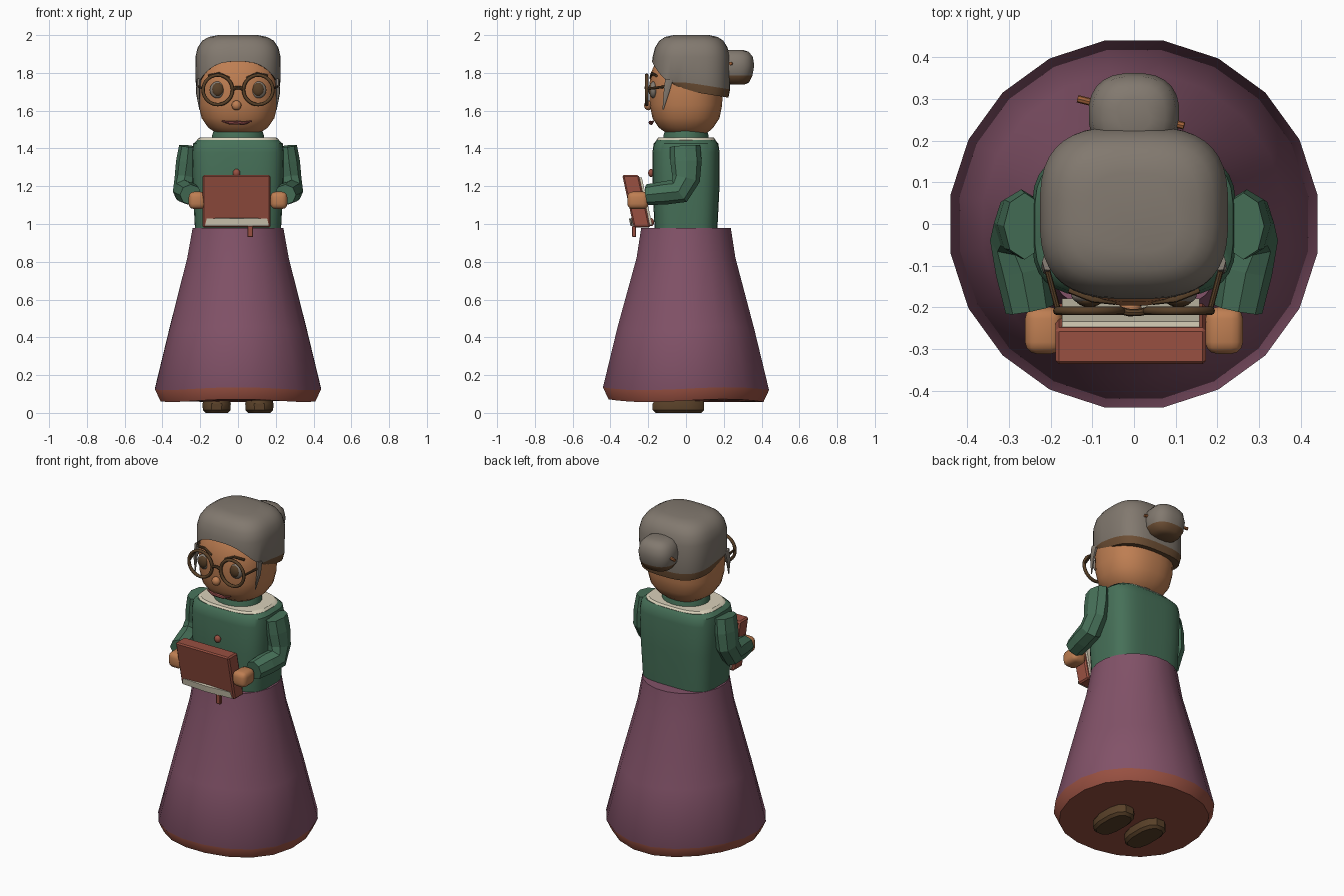
import bpy, bmesh, math
from mathutils import Vector

if "Cube" in bpy.data.objects:
    bpy.data.objects.remove(bpy.data.objects["Cube"])


def material(name, r, g, b):
    lin = [((c / 255 + 0.055) / 1.055) ** 2.4 for c in (r, g, b)] + [1]
    m = bpy.data.materials.new(name)
    m.use_nodes = True
    m.diffuse_color = lin
    m.node_tree.nodes["Principled BSDF"].inputs["Base Color"].default_value = lin
    return m


PLUM = material("plum cloth", 130, 82, 104)
GREEN = material("green wool", 70, 112, 88)
RUST = material("rust red", 152, 80, 65)
SKIN = material("skin", 190, 126, 82)
GREY = material("grey hair", 130, 121, 111)
BROWN = material("dark brown", 88, 64, 40)
UNDER = material("hair shadow brown", 108, 78, 52)
CREAM = material("cream", 216, 208, 185)
LIP = material("lip", 150, 78, 76)
COPPER = material("copper", 165, 100, 58)


def finish(name, bm, mats, angle=40):
    bmesh.ops.recalc_face_normals(bm, faces=bm.faces)
    me = bpy.data.meshes.new(name)
    bm.to_mesh(me)
    bm.free()
    ob = bpy.data.objects.new(name, me)
    bpy.context.collection.objects.link(ob)
    for m in mats if isinstance(mats, list) else [mats]:
        me.materials.append(m)
    if angle:
        bpy.ops.object.select_all(action='DESELECT')
        bpy.context.view_layer.objects.active = ob
        ob.select_set(True)
        bpy.ops.object.shade_smooth_by_angle(angle=math.radians(angle))
    return ob


def skin_rings(bm, rings, caps=(True, True)):
    vs = [[bm.verts.new(p) for p in ring] for ring in rings]
    n = len(vs[0])
    for a, b in zip(vs, vs[1:]):
        for i in range(n):
            j = (i + 1) % n
            bm.faces.new((a[i], a[j], b[j], b[i]))
    if caps[0]:
        bm.faces.new(vs[0][::-1])
    if caps[1]:
        bm.faces.new(vs[-1])


def loft(name, rows, mats, n=32, power=2.0, cx=0, angle=40, warp=None, caps=(True, True)):
    """Stack superellipse rings; each row is z, x radius, y radius, y centre."""
    rings = []
    for k, (z, rx, ry, cy) in enumerate(rows):
        ring = []
        for i in range(n):
            t = math.tau * (i + 0.5) / n
            c, s = math.cos(t), math.sin(t)
            x = cx + rx * math.copysign(abs(c) ** (2 / power), c)
            y = cy + ry * math.copysign(abs(s) ** (2 / power), s)
            ring.append((x, y, warp(k, x, y, z) if warp else z))
        rings.append(ring)
    bm = bmesh.new()
    skin_rings(bm, rings, caps)
    return finish(name, bm, mats, angle)


def tube(name, pts, radii, mat, n=8, angle=40):
    """Sweep an ellipse along points; radii are (sideways, other) pairs."""
    pts = [Vector(p) for p in pts]
    rings = []
    for k, (p, (ra, rb)) in enumerate(zip(pts, radii)):
        d = (pts[min(k + 1, len(pts) - 1)] - pts[max(k - 1, 0)]).normalized()
        ref = Vector((0, 0, 1)) if abs(d.x) > 0.8 else Vector((1, 0, 0))
        a = (ref - d * ref.dot(d)).normalized()
        b = d.cross(a)
        rings.append([p + a * ra * math.cos(math.tau * i / n) + b * rb * math.sin(math.tau * i / n)
                      for i in range(n)])
    bm = bmesh.new()
    skin_rings(bm, rings)
    return finish(name, bm, mat, angle)


def rod(name, a, b, r, mat, r2=None):
    r2 = r if r2 is None else r2
    return tube(name, [a, b], [(r, r), (r2, r2)], mat)


def ball(name, loc, size, mats, seg=20):
    bm = bmesh.new()
    bmesh.ops.create_uvsphere(bm, u_segments=seg, v_segments=seg // 2, radius=1)
    for v in bm.verts:
        v.co = Vector(loc) + v.co * Vector(size)
    return finish(name, bm, mats, 60)


def block(name, loc, size, mat, bevel, seg=1, shear=0.0):
    """Bevelled box, sheared so that the top leans along y."""
    bm = bmesh.new()
    bmesh.ops.create_cube(bm, size=1)
    for v in bm.verts:
        v.co = v.co * Vector(size)
        v.co.y += shear * v.co.z
        v.co += Vector(loc)
    if bevel:
        bmesh.ops.bevel(bm, geom=bm.edges[:], offset=bevel, segments=seg, affect='EDGES', profile=0.5)
    return finish(name, bm, mat, 50 if seg > 1 else 20)


# Skirt with hem, gently waved at the bottom
def hem_wave(k, x, y, z):
    return z + (0.008 * math.sin(3 * math.atan2(y, x)) if k < 3 else 0)


skirt = loft("skirt", [(0.065, 0.415, 0.415, 0), (0.128, 0.445, 0.445, 0), (0.45, 0.366, 0.366, 0),
                       (0.82, 0.272, 0.265, 0), (0.98, 0.243, 0.24, 0)], [PLUM, RUST], n=20, warp=hem_wave)
for p in skirt.data.polygons:
    p.material_index = 1 if p.center.z < 0.11 else 0

# Torso, collar and neck
loft("torso", [(0.93, 0.225, 0.165, 0), (1.0, 0.23, 0.168, 0), (1.2, 0.24, 0.178, 0), (1.38, 0.245, 0.178, 0),
               (1.425, 0.238, 0.172, 0), (1.445, 0.215, 0.155, 0)], GREEN, power=3.6)
loft("collar", [(1.432, 0.213, 0.152, 0), (1.446, 0.218, 0.157, 0), (1.457, 0.205, 0.148, 0)], CREAM, power=3)
loft("neck", [(1.4, 0.145, 0.125, 0), (1.47, 0.138, 0.12, 0), (1.495, 0.13, 0.112, 0)], GREEN, n=24)
for i, z in enumerate((1.27, 1.13, 1.01)):
    ball(f"button_{i + 1}", (-0.008, -0.185, z), (0.02, 0.016, 0.022), RUST, 12)

# Head
loft("head", [(1.462, 0.06, 0.06, 0.01), (1.475, 0.105, 0.1, 0.005), (1.51, 0.158, 0.145, 0), (1.56, 0.193, 0.178, 0),
              (1.63, 0.21, 0.192, 0), (1.73, 0.214, 0.196, 0), (1.8, 0.207, 0.187, 0), (1.87, 0.185, 0.165, 0.01),
              (1.93, 0.13, 0.12, 0.02)], SKIN, power=2.35)


# Hair cap: hairline arches over the forehead, brown under-edge at the back
def hairline(k, x, y, z):
    if k > 2:
        return z
    edge = 1.75 - 0.16 * max(0, y)
    if y < 0:
        edge += 0.11 * (1 - min(1, abs(x) / 0.21) ** 3)
    drop = 0.045 * max(0, min(1, (y + 0.12) / 0.15))
    return edge if k == 2 else edge - drop


hair = loft("hair", [(1.7, 0.18, 0.165, 0.02), (1.7, 0.214, 0.198, 0.027), (1.75, 0.224, 0.207, 0.027),
                     (1.885, 0.226, 0.205, 0.028), (1.935, 0.214, 0.192, 0.028), (1.97, 0.19, 0.17, 0.028),
                     (1.99, 0.155, 0.14, 0.028), (2.0, 0.105, 0.095, 0.028)],
            [GREY, UNDER], n=40, power=3, warp=hairline, angle=60, caps=(False, True))
for p in hair.data.polygons:
    p.material_index = 1 if p.index < 80 else 0

# Bun and hair pins
bun = loft("bun", [(1.738, 0.045, 0.04, 0.27), (1.75, 0.08, 0.07, 0.265), (1.785, 0.103, 0.09, 0.262),
                   (1.84, 0.109, 0.1, 0.262), (1.885, 0.1, 0.092, 0.262), (1.912, 0.075, 0.07, 0.262),
                   (1.922, 0.04, 0.04, 0.262)], [GREY, UNDER], n=24, power=2.5, angle=60)
for p in bun.data.polygons:
    p.material_index = 1 if p.center.z < 1.775 else 0
rod("hair_pin", (-0.135, 0.3, 1.83), (0.12, 0.235, 1.85), 0.009, COPPER)

# Nose, mouth and glasses bridge
ball("nose", (-0.008, -0.2, 1.628), (0.026, 0.022, 0.026), SKIN, 16)
tube("mouth", [(-0.085, -0.172, 1.545), (-0.04, -0.184, 1.535), (-0.005, -0.187, 1.537), (0.03, -0.184, 1.533),
               (0.072, -0.174, 1.545)], [(0.003, 0.004), (0.009, 0.01), (0.01, 0.012), (0.009, 0.01), (0.003, 0.004)], LIP)
tube("glasses_bridge", [(-0.03, -0.208, 1.71), (-0.012, -0.212, 1.722), (0.012, -0.212, 1.722), (0.03, -0.208, 1.71)],
     [(0.009, 0.009)] * 4, BROWN)

for side, s in (("left", 1), ("right", -1)):
    # Eyes, brows and glasses
    ball(side + "_eye", (s * 0.107, -0.172, 1.71), (0.043, 0.022, 0.045), GREY)
    ball(side + "_iris", (s * 0.107, -0.182, 1.712), (0.032, 0.017, 0.036), BROWN, 16)
    tube(side + "_brow", [(s * 0.045, -0.186, 1.772), (s * 0.1, -0.18, 1.797), (s * 0.155, -0.158, 1.785)],
         [(0.007, 0.008)] * 3, BROWN)
    rings = []
    for i in range(28):
        t = math.tau * i / 28
        rings.append([(s * 0.107 + (0.078 + 0.009 * math.cos(u)) * math.cos(t), -0.208 + 0.01 * math.sin(u),
                       1.71 + (0.078 + 0.009 * math.cos(u)) * math.sin(t))
                      for u in [math.tau * j / 8 for j in range(8)]])
    bm = bmesh.new()
    skin_rings(bm, rings + rings[:1], (False, False))
    bmesh.ops.remove_doubles(bm, verts=bm.verts, dist=0.0001)
    finish(side + "_glasses_rim", bm, BROWN, 60)
    rod(side + "_temple", (s * 0.182, -0.206, 1.715), (s * 0.213, -0.09, 1.73), 0.007, BROWN)
    # Loose hair strand in front of the ear
    tube(side + "_strand", [(s * 0.208, -0.09, 1.765), (s * 0.212, -0.105, 1.69), (s * 0.203, -0.122, 1.605)],
         [(0.012, 0.024), (0.01, 0.016), (0.002, 0.003)], GREY, 6)

    # Faceted sleeve bent at the elbow
    tube(side + "_sleeve", [(s * 0.262, -0.005, 1.412), (s * 0.27, 0, 1.33), (s * 0.28, 0.0, 1.24),
                            (s * 0.285, -0.035, 1.175), (s * 0.268, -0.11, 1.165), (s * 0.25, -0.205, 1.155)],
         [(0.05, 0.08), (0.058, 0.083), (0.056, 0.075), (0.06, 0.07), (0.064, 0.062), (0.058, 0.055)],
         GREEN, 8, angle=0)
    # Hand and shoe
    block(side + "_hand", (s * 0.216, -0.255, 1.125), (0.09, 0.112, 0.092), SKIN, 0.028, 3)
    loft(side + "_shoe", [(0.0, 0.06, 0.125, -0.04), (0.015, 0.075, 0.14, -0.04), (0.05, 0.077, 0.14, -0.04),
                          (0.09, 0.06, 0.115, -0.03)], BROWN, n=12, power=2.6, cx=s * 0.113)

# Leaning book with pages and bookmark
LEAN = -0.22
block("book", (-0.008, -0.263, 1.12), (0.36, 0.088, 0.278), RUST, 0.008, 1, LEAN)
block("book_pages_back", (-0.008, -0.213, 1.12), (0.33, 0.014, 0.25), CREAM, 0, 1, LEAN)
tube("book_page_edge", [(-0.008, -0.286, 0.99), (-0.008, -0.294, 1.03)], [(0.235, 0.008), (0.222, 0.008)],
     CREAM, 4, angle=0).scale = (0.72, 1, 1)
block("bookmark", (0.065, -0.275, 0.96), (0.03, 0.022, 0.06), RUST, 0.004)
